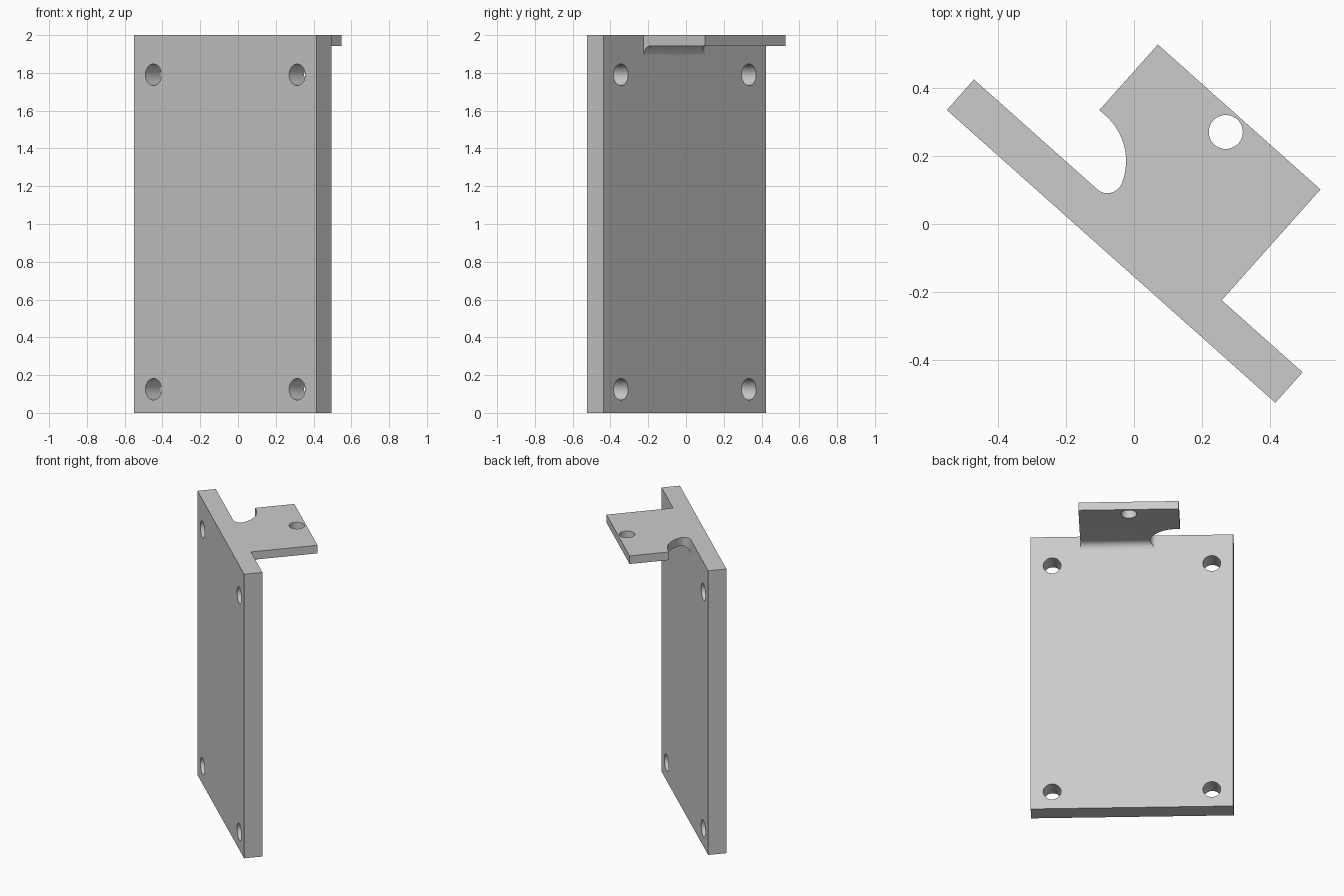
import bpy, bmesh
from math import radians, sin, cos, pi, sqrt
from mathutils import Matrix, Vector

cube = bpy.data.objects.get("Cube")
if cube:
    bpy.data.objects.remove(cube, do_unlink=True)

grey = bpy.data.materials.new("plain grey")
grey.use_nodes = True
grey.diffuse_color = (0.6, 0.6, 0.6, 1)
grey.node_tree.nodes["Principled BSDF"].inputs["Base Color"].default_value = grey.diffuse_color

# Local frame: u along the plate, v through it towards the back, z up
LENGTH, THICK, HEIGHT = 1.293, 0.12, 2.0
TAB_U0, TAB_U1, TAB_V, TAB_Z = 0.335, 0.975, 0.556, 1.943


def prism(name, profile, sweep):
    """Close a flat loop of 3D points and extrude it along a vector."""
    bm = bmesh.new()
    face = bm.faces.new([bm.verts.new(p) for p in profile])
    new = bmesh.ops.extrude_face_region(bm, geom=[face])["geom"]
    bmesh.ops.translate(bm, vec=Vector(sweep),
                        verts=[g for g in new if isinstance(g, bmesh.types.BMVert)])
    bmesh.ops.recalc_face_normals(bm, faces=bm.faces)
    mesh = bpy.data.meshes.new(name)
    bm.to_mesh(mesh)
    bm.free()
    mesh.materials.append(grey)
    obj = bpy.data.objects.new(name, mesh)
    bpy.context.collection.objects.link(obj)
    return obj


def arc(cx, cy, r, a0, a1, steps):
    angles = [a0 + (a1 - a0) * i / steps for i in range(steps + 1)]
    return [(cx + r * cos(a), cy + r * sin(a)) for a in angles]


def combine(target, tool, operation):
    """Apply a boolean and discard the tool."""
    tool.hide_render = True
    mod = target.modifiers.new("combine", 'BOOLEAN')
    mod.operation, mod.solver, mod.object = operation, 'EXACT', tool
    bpy.context.view_layer.objects.active = target
    bpy.ops.object.modifier_apply(modifier=mod.name)
    bpy.data.objects.remove(tool, do_unlink=True)


# Upright plate
plate = prism("mounting_plate",
              [(0, 0, 0), (LENGTH, 0, 0), (LENGTH, THICK, 0), (0, THICK, 0)],
              (0, 0, HEIGHT))

# Top tab with a fillet under its root
r = 0.05
root = THICK / 2
section = [(root, HEIGHT), (TAB_V, HEIGHT), (TAB_V, TAB_Z)]
section += arc(THICK + r, TAB_Z - r, r, pi / 2, pi, 10)
section += [(root, TAB_Z - r)]
tab = prism("top_tab", [(TAB_U0, v, z) for v, z in section], (TAB_U1 - TAB_U0, 0, 0))

# Curved notch: a large arc running into a small rounded corner
big, small, cu = 0.178, 0.045, 0.36
reach = sqrt((big - small) ** 2 - small ** 2)
turn = math_angle = Vector((reach, small)).angle(Vector((1, 0)))
outline = [(TAB_U0 - 0.1, THICK), (TAB_U0 - 0.1, THICK + big)]
outline += arc(cu, THICK, big, pi / 2, turn, 20)
outline += arc(cu + reach, THICK + small, small, turn, -pi / 2, 12)[1:]
notch = prism("notch_cutter", [(u, v, 1.8) for u, v in outline], (0, 0, 0.4))
combine(tab, notch, 'DIFFERENCE')
combine(plate, tab, 'UNION')

# Tab hole
hole = prism("tab_hole_cutter",
             [(u, v, 1.8) for u, v in arc(0.655, 0.497, 0.05, 0, 2 * pi, 40)[:-1]],
             (0, 0, 0.4))
combine(plate, hole, 'DIFFERENCE')

# Four screw holes
for u in (0.137, LENGTH - 0.137):
    for z in (0.125, 1.79):
        hole = prism("screw_hole_cutter",
                     [(a, -0.1, b) for a, b in arc(u, z, 0.057, 0, 2 * pi, 40)[:-1]],
                     (0, 0.4, 0))
        combine(plate, hole, 'DIFFERENCE')

# Place the bracket and smooth its curved walls
plate.name = "angled_bracket"
plate.matrix_world = Matrix.Translation((-0.55, 0.335, 0)) @ Matrix.Rotation(radians(-41.7), 4, 'Z')
bpy.ops.object.select_all(action='DESELECT')
plate.select_set(True)
bpy.context.view_layer.objects.active = plate
bpy.ops.object.shade_smooth_by_angle(angle=radians(30))
